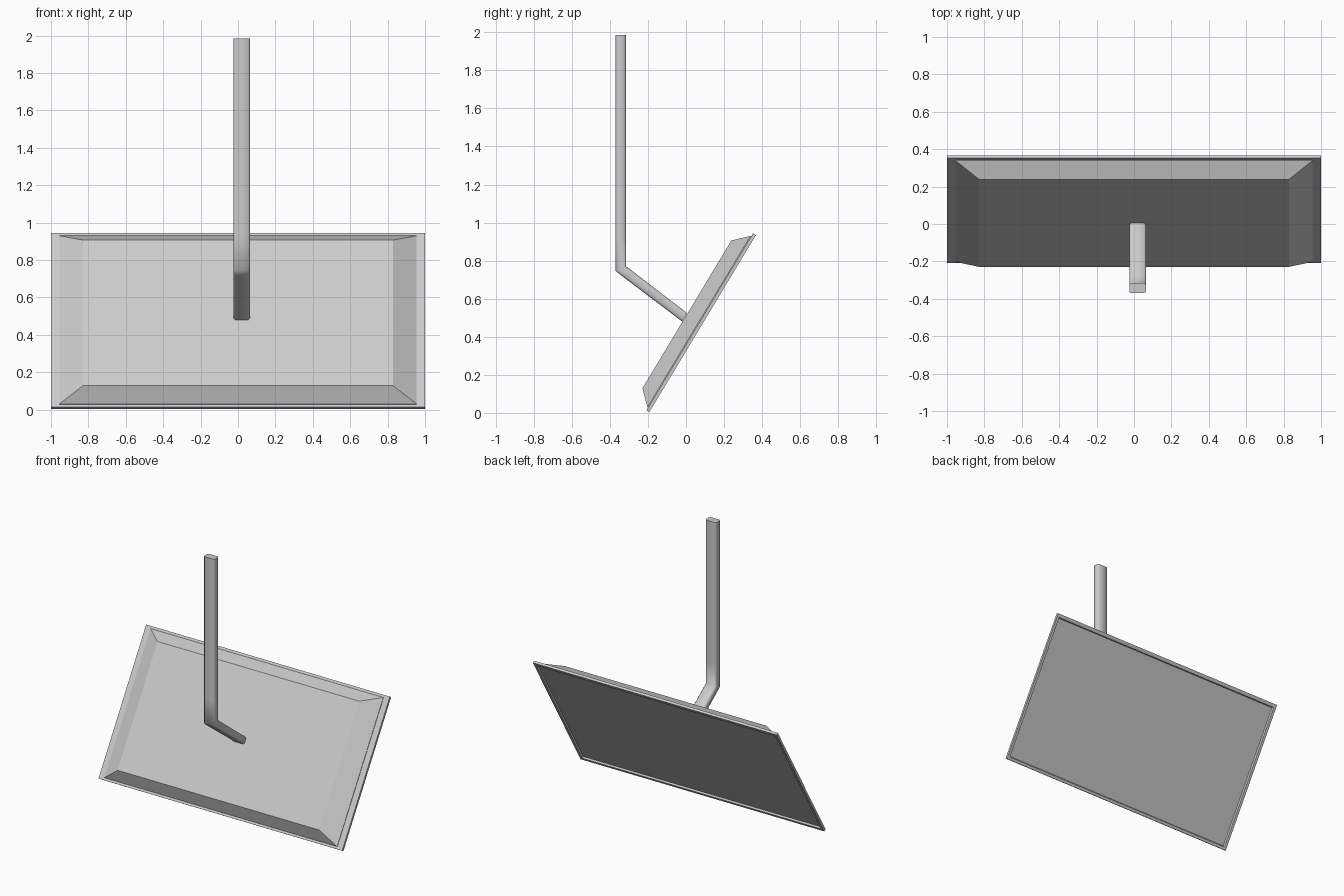
import bpy
import bmesh
import math
from mathutils import Vector, Matrix

cube = bpy.data.objects.get("Cube")
if cube:
    bpy.data.objects.remove(cube)

grey = bpy.data.materials.new("light_grey")
grey.use_nodes = True
colour = (0.6, 0.6, 0.6, 1)
grey.diffuse_color = colour
grey.node_tree.nodes["Principled BSDF"].inputs["Base Color"].default_value = colour

# Panel frame: local x = width, y = up the slope, z = toward the front
across = Vector((1, 0, 0))
slope = Vector((0, 0.516, 0.857)).normalized()
front = Vector((0, -slope.z, slope.y))
tilt = Matrix((across, slope, front)).transposed().to_4x4()
tilt.translation = Vector((0, -0.195, 0))


def make_object(name, bm, matrix=None):
    if matrix:
        bm.transform(matrix)
    bmesh.ops.recalc_face_normals(bm, faces=bm.faces)
    mesh = bpy.data.meshes.new(name)
    bm.to_mesh(mesh)
    bm.free()
    mesh.materials.append(grey)
    obj = bpy.data.objects.new(name, mesh)
    bpy.context.collection.objects.link(obj)
    return obj


def loft(bm, rings):
    """Join equal rings of points with quads and cap both ends."""
    loops = [[bm.verts.new(p) for p in ring] for ring in rings]
    n = len(loops[0])
    for a, b in zip(loops, loops[1:]):
        for i in range(n):
            j = (i + 1) % n
            bm.faces.new((a[i], a[j], b[j], b[i]))
    bm.faces.new(loops[0])
    bm.faces.new(loops[-1])


def rectangle(half_width, low, high, depth):
    return [(-half_width, low, depth), (half_width, low, depth),
            (half_width, high, depth), (-half_width, high, depth)]


# Thin bezel with a shallow recessed screen at the back
bm = bmesh.new()
loft(bm, [rectangle(0.975, 0.03, 1.06, 0.012),
          rectangle(0.98, 0.025, 1.065, 0),
          rectangle(1, 0.005, 1.09, 0),
          rectangle(1, 0.005, 1.09, 0.018)])
make_object("screen_bezel", bm, tilt)

# Tapered housing on the front side
bm = bmesh.new()
loft(bm, [rectangle(0.955, 0.022, 1.072, 0.016),
          rectangle(0.955, 0.022, 1.072, 0.022),
          rectangle(0.828, 0.093, 1, 0.096)])
make_object("tapered_housing", bm, tilt)

# Bent hanging arm: a chamfered bar through paired edge points (y, z)
stations = [((-0.37, 1.985), (-0.315, 1.985)),
            ((-0.37, 0.93), (-0.315, 0.93)),
            ((-0.37, 0.745), (-0.315, 0.77)),
            ((-0.335, 0.718), (-0.28, 0.744)),
            ((-0.02, 0.48), (0.005, 0.525))]
left, right, cut = 0.065, -0.025, 0.01
section = [(right + cut, 0), (left - cut, 0), (left, 0.18), (left, 0.82),
           (left - cut, 1), (right + cut, 1), (right, 0.82), (right, 0.18)]
bm = bmesh.new()
rings = []
for a, b in stations:
    a, b = Vector((0, *a)), Vector((0, *b))
    rings.append([a.lerp(b, t) + Vector((x, 0, 0)) for x, t in section])
loft(bm, rings)
arm = make_object("hanging_arm", bm)
bpy.ops.object.select_all(action="DESELECT")
arm.select_set(True)
bpy.context.view_layer.objects.active = arm
bpy.ops.object.shade_smooth_by_angle(angle=math.radians(60))
